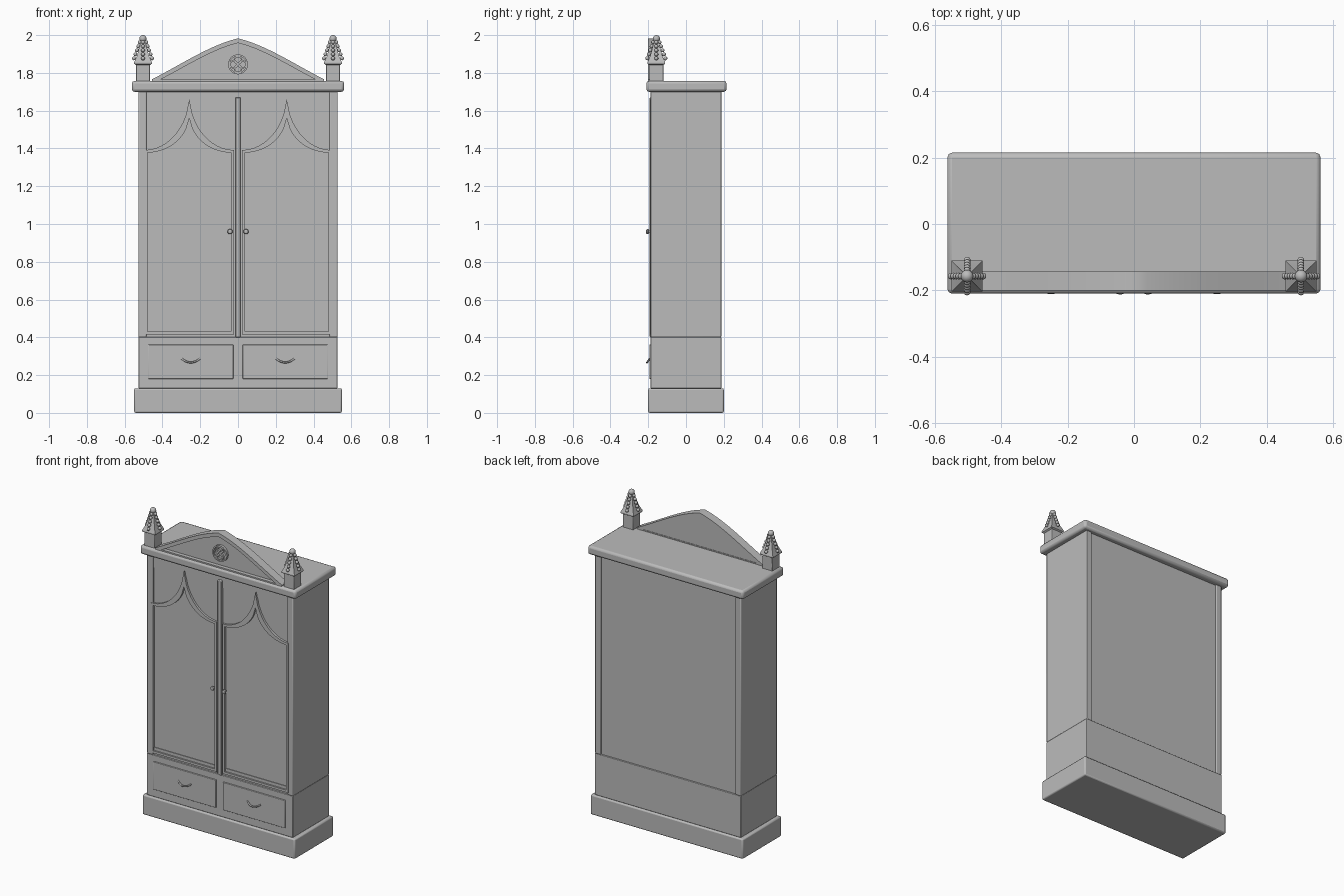
import bpy, bmesh, math
from mathutils import Vector

if "Cube" in bpy.data.objects:
    bpy.data.objects.remove(bpy.data.objects["Cube"])

grey = bpy.data.materials.new("painted grey")
grey.diffuse_color = (0.5, 0.5, 0.5, 1)
grey.use_nodes = True
grey.node_tree.nodes["Principled BSDF"].inputs["Base Color"].default_value = grey.diffuse_color


def finish(name, bm, bevel=0.0, segs=2, angle=35):
    bmesh.ops.recalc_face_normals(bm, faces=bm.faces)
    me = bpy.data.meshes.new(name)
    bm.to_mesh(me)
    bm.free()
    ob = bpy.data.objects.new(name, me)
    bpy.context.collection.objects.link(ob)
    me.materials.append(grey)
    if bevel:
        m = ob.modifiers.new("bevel", 'BEVEL')
        m.width, m.segments, m.limit_method = bevel, segs, 'ANGLE'
    bpy.ops.object.select_all(action='DESELECT')
    ob.select_set(True)
    bpy.context.view_layer.objects.active = ob
    bpy.ops.object.shade_smooth_by_angle(angle=math.radians(angle))
    return ob


def box(name, x0, x1, y0, y1, z0, z1, bevel=0.0):
    bm = bmesh.new()
    bmesh.ops.create_cube(bm, size=1)
    for v in bm.verts:
        v.co = Vector(((x0 + x1) / 2 + v.co.x * (x1 - x0),
                       (y0 + y1) / 2 + v.co.y * (y1 - y0),
                       (z0 + z1) / 2 + v.co.z * (z1 - z0)))
    return finish(name, bm, bevel)


def band(name, outer, inner, y0, y1, closed=False):
    """Strip between two matching xz outlines, given depth along y."""
    bm = bmesh.new()
    rings = [[bm.verts.new((o[0], y0, o[1])), bm.verts.new((i[0], y0, i[1])),
              bm.verts.new((i[0], y1, i[1])), bm.verts.new((o[0], y1, o[1]))]
             for o, i in zip(outer, inner)]
    n = len(rings)
    for k in range(n if closed else n - 1):
        a, b = rings[k], rings[(k + 1) % n]
        for j in range(4):
            bm.faces.new((a[j], a[(j + 1) % 4], b[(j + 1) % 4], b[j]))
    if not closed:
        bm.faces.new(rings[0])
        bm.faces.new(rings[-1])
    return finish(name, bm)


def plate(name, pts, y0, y1):
    bm = bmesh.new()
    f = bm.faces.new([bm.verts.new((x, y0, z)) for x, z in pts])
    r = bmesh.ops.extrude_face_region(bm, geom=[f])
    for v in r["geom"]:
        if isinstance(v, bmesh.types.BMVert):
            v.co.y = y1
    return finish(name, bm)


def lathe(name, cx, cy, cz, prof, seg=16, axis_y=False):
    """Turned part from (radius, height) points."""
    bm = bmesh.new()
    rings = []
    for r, h in prof:
        ring = []
        for k in range(seg):
            a = 2 * math.pi * k / seg
            p = (cx + r * math.cos(a), cy - h, cz + r * math.sin(a)) if axis_y else \
                (cx + r * math.cos(a), cy + r * math.sin(a), cz + h)
            ring.append(bm.verts.new(p))
        rings.append(ring)
    for a, b in zip(rings, rings[1:]):
        for k in range(seg):
            bm.faces.new((a[k], a[(k + 1) % seg], b[(k + 1) % seg], b[k]))
    bm.faces.new(rings[0])
    bm.faces.new(rings[-1])
    return finish(name, bm)


def circle(cx, cz, r, n=24):
    return [(cx + r * math.cos(2 * math.pi * k / n), cz + r * math.sin(2 * math.pi * k / n))
            for k in range(n)]


# Carcass: plinth, drawer case, side walls, back, front panel, cornice
box("plinth", -.55, .55, -.2, .2, 0, .13, .008)
box("drawer_case", -.527, .527, -.187, .187, .13, .402, .003)
for s, side in ((-1, "left"), (1, "right")):
    x0, x1 = sorted((s * .485, s * .527))
    box(side + "_side_wall", x0, x1, -.187, .187, .4, 1.71, .005)
box("back_panel", -.487, .487, .15, .178, .4, 1.71)
box("front_panel", -.487, .487, -.176, -.16, .4, 1.63)
box("top_rail", -.487, .487, -.179, -.16, 1.62, 1.71)
box("bottom_rail", -.487, .487, -.18, -.16, .4, .45)
box("cornice", -.562, .562, -.21, .215, 1.7, 1.757, .014)
box("centre_post", -.014, .014, -.192, -.16, .4, 1.67, .004)


# Door outline with a cusped top
def door_outline(cx, w, z0, z1, apex, n=14):
    pts = [(cx - w, z0)]
    for k in range(2 * n + 1):
        u = -1 + k / n
        t = 1 - abs(u)
        pts.append((cx + u * w, z1 + (apex - z1) * (1 - math.sqrt(1 - .985 * t * t)) / (1 - math.sqrt(.015))))
    return pts + [(cx + w, z0)]


for s, side in ((-1, "left"), (1, "right")):
    cx = s * .258
    band(side + "_door_frame", door_outline(cx, .237, .415, 1.392, 1.66),
         door_outline(cx, .222, .43, 1.378, 1.56), -.19, -.17, True)
    lathe(side + "_door_knob", s * .042, -.185, .96,
          [(.006, 0), (.006, .01), (.012, .013), (.014, .019), (.011, .025), (.004, .027)], 16, True)

    # Drawer front and drooping pull
    box(side + "_drawer_front", cx - s * .008 - .225, cx - s * .008 + .225, -.194, -.18, .18, .362, .003)
    cv = bpy.data.curves.new(side + "_drawer_pull", 'CURVE')
    cv.dimensions, cv.bevel_depth, cv.bevel_resolution, cv.use_fill_caps = '3D', .005, 2, True
    sp = cv.splines.new('POLY')
    sp.points.add(12)
    for k, p in enumerate(sp.points):
        u = -1 + k / 6
        q = 1 - u * u
        p.co = (s * .25 + .048 * u, -.192 - .014 * q, .287 - .02 * q, 1)
    cv.materials.append(grey)
    bpy.context.collection.objects.link(bpy.data.objects.new(side + "_drawer_pull", cv))


# Arched pediment: panel with a raised rim
def arch(w, z0, top, n=24):
    pts = []
    for k in range(n + 1):
        u = -1 + 2 * k / n
        a = abs(u)
        pts.append((u * w, z0 + (top - z0) * (1 - (.5 * a + .95 * a * a - .45 * a ** 3))))
    return pts


plate("pediment_panel", arch(.45, 1.755, 1.975), -.175, -.148)
band("pediment_rim", arch(.458, 1.765, 1.983), arch(.43, 1.755, 1.958), -.2, -.143)
box("pediment_sill", -.455, .455, -.2, -.145, 1.75, 1.764)

# Four-lobed rosette
band("rosette_ring", circle(0, 1.845, .053), circle(0, 1.845, .044), -.19, -.17, True)
for k in range(4):
    a = math.pi / 2 * k
    x, z = .0225 * math.cos(a), 1.845 + .0225 * math.sin(a)
    band("rosette_lobe_%d" % (k + 1), circle(x, z, .023, 16), circle(x, z, .0155, 16), -.187, -.17, True)

# Corner finials: block, flared spire, beaded ridges and ball
for s, side in ((-1, "left"), (1, "right")):
    cx, cy = s * .503, -.157
    box(side + "_finial_block", cx - .037, cx + .037, cy - .037, cy + .037, 1.75, 1.845, .003)
    bm = bmesh.new()
    rings = []
    for r, z in ((.037, 1.842), (.047, 1.848), (.047, 1.856), (.032, 1.89), (.012, 1.965), (.004, 1.98)):
        rings.append([bm.verts.new((cx + i * r, cy + j * r, z)) for i, j in ((-1, -1), (1, -1), (1, 1), (-1, 1))])
    for a, b in zip(rings, rings[1:]):
        for k in range(4):
            bm.faces.new((a[k], a[(k + 1) % 4], b[(k + 1) % 4], b[k]))
    bm.faces.new(rings[0])
    bm.faces.new(rings[-1])
    finish(side + "_finial_spire", bm, angle=20)
    bm = bmesh.new()
    beads = [(.017 + .031 * i / 4, 1.962 - .085 * i / 4, .0105) for i in range(5)]
    for k in range(4):
        a = math.pi / 2 * k
        for r, z, rad in beads:
            g = bmesh.ops.create_uvsphere(bm, u_segments=10, v_segments=7, radius=rad)
            bmesh.ops.translate(bm, verts=g["verts"], vec=(cx + r * math.cos(a), cy + r * math.sin(a), z))
    finish(side + "_finial_beads", bm, angle=60)
    bm = bmesh.new()
    g = bmesh.ops.create_uvsphere(bm, u_segments=16, v_segments=10, radius=.019)
    bmesh.ops.translate(bm, verts=g["verts"], vec=(cx, cy, 1.981))
    finish(side + "_finial_ball", bm, angle=60)
